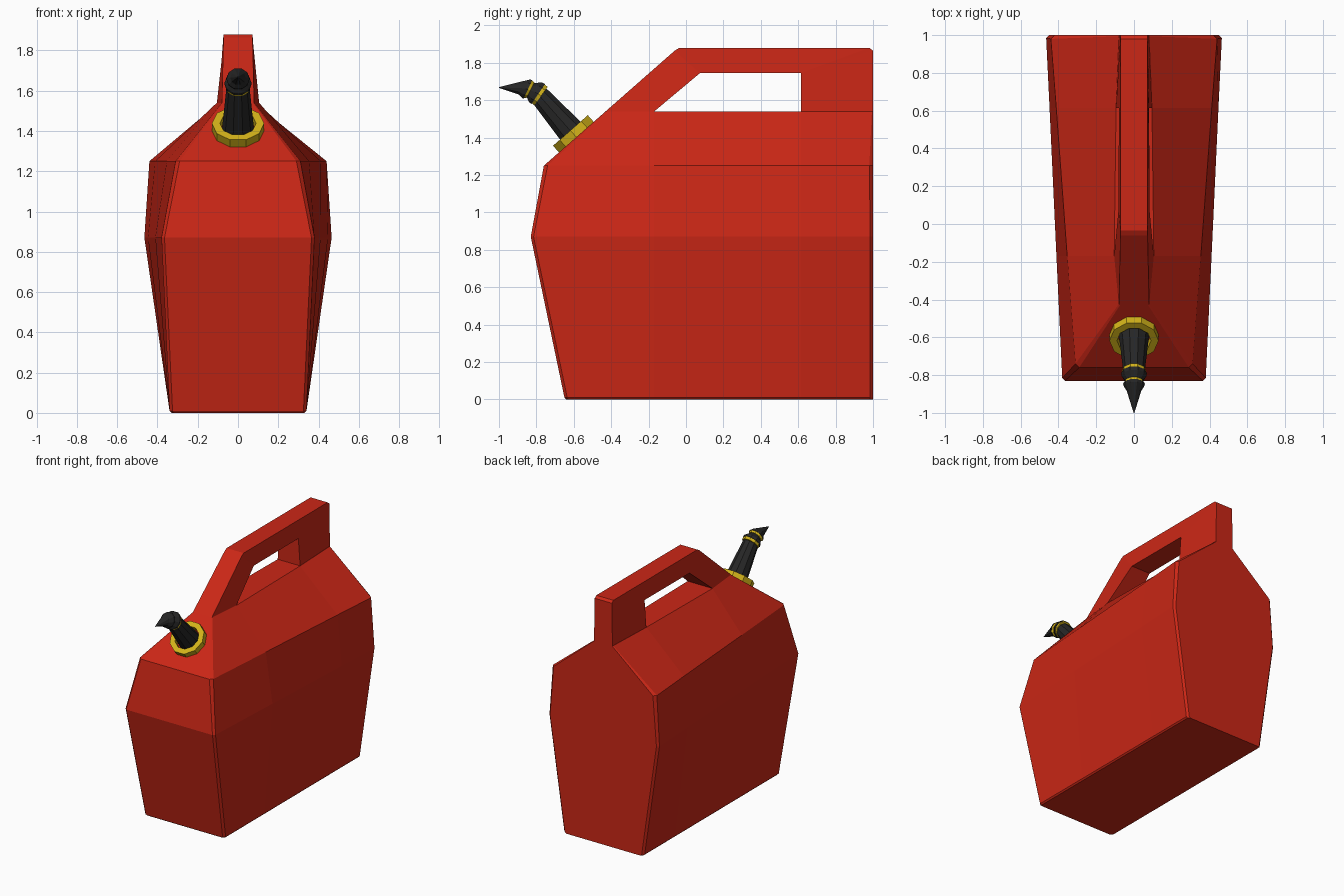
import bpy, bmesh, math

if "Cube" in bpy.data.objects:
    bpy.data.objects.remove(bpy.data.objects["Cube"])


def material(name, rgb):
    m = bpy.data.materials.new(name)
    m.diffuse_color = (*rgb, 1)
    m.use_nodes = True
    m.node_tree.nodes["Principled BSDF"].inputs["Base Color"].default_value = m.diffuse_color
    return m


RED = material("red_plastic", (0.6, 0.02, 0.008))
YELLOW = material("yellow_plastic", (0.65, 0.45, 0.01))
BLACK = material("black_plastic", (0.02, 0.02, 0.02))


def loft(name, rings, mat, closed=False):
    """Skin a list of equal-length point rings, capped or closed into a loop."""
    bm = bmesh.new()
    vs = [[bm.verts.new(p) for p in ring] for ring in rings]
    n = len(rings[0])
    pairs = list(zip(vs, vs[1:])) + ([(vs[-1], vs[0])] if closed else [])
    for a, b in pairs:
        for i in range(n):
            j = (i + 1) % n
            bm.faces.new((a[i], a[j], b[j], b[i]))
    if not closed:
        bm.faces.new(vs[0])
        bm.faces.new(vs[-1])
    bmesh.ops.remove_doubles(bm, verts=bm.verts, dist=1e-5)
    bmesh.ops.recalc_face_normals(bm, faces=bm.faces)
    me = bpy.data.meshes.new(name)
    bm.to_mesh(me)
    bm.free()
    me.materials.append(mat)
    ob = bpy.data.objects.new(name, me)
    bpy.context.collection.objects.link(ob)
    return ob


def body_ring(z, yf, fw, bw, c, mids=None):
    """Tapered rectangle with chamfered corners, back edge at y = 1."""
    def w(y):
        return fw + (bw - fw) * (y - yf) / (1 - yf)
    m1, m2 = mids or (w(-0.17), w(0.615))
    half = [(fw - c, yf), (fw, yf + c), (m1, -0.17), (m2, 0.615), (bw, 1 - c), (bw - c, 1)]
    return [(x, y, z) for x, y in half] + [(-x, y, z) for x, y in reversed(half)]


# Can body: bottom, belly, shoulder and ridge
loft("can_body", [
    body_ring(0, -0.64, 0.33, 0.33, 0.015),
    body_ring(0.01, -0.65, 0.34, 0.34, 0.015),
    body_ring(0.87, -0.83, 0.38, 0.465, 0.015),
    body_ring(1.25, -0.76, 0.31, 0.44, 0.02),
    body_ring(1.54, -0.43, 0.08, 0.08, 0.006, (0.105, 0.095)),
], RED)

# Handle: outer (y, z, half width) paired with inner edge around the grip hole
handle = [((-0.43, 1.54, 0.08), (-0.17, 1.54, 0.105)),
          ((-0.06, 1.865, 0.072), (0.075, 1.745, 0.082)),
          ((-0.035, 1.88, 0.072), (0.075, 1.745, 0.082)),
          ((0.98, 1.88, 0.072), (0.615, 1.745, 0.08)),
          ((1.0, 1.865, 0.072), (0.615, 1.745, 0.08)),
          ((1.0, 1.54, 0.078), (0.615, 1.54, 0.095))]
loft("handle", [[(o[2], o[0], o[1]), (-o[2], o[0], o[1]),
                 (-i[2], i[0], i[1]), (i[2], i[0], i[1])] for o, i in handle], RED)


def tube(name, sections, mat, closed=False, sides=10):
    """Sections are (y, z, radius, upward tilt of the axis in degrees)."""
    rings = []
    for y, z, r, tilt in sections:
        a = math.radians(tilt)
        ring = []
        for k in range(sides):
            t = 2 * math.pi * (k + 0.5) / sides + math.pi / 2
            u = r * math.sin(t)
            ring.append((r * math.cos(t), y + u * math.sin(a), z + u * math.cos(a)))
        rings.append(ring)
    return loft(name, rings, mat, closed)


# Screw collar around the filler hole
tube("spout_collar", [(-0.575, 1.39, 0.13, 48.7), (-0.618, 1.438, 0.13, 48.7),
                      (-0.618, 1.438, 0.09, 48.7), (-0.575, 1.39, 0.09, 48.7)], YELLOW, True)

# Spout neck, bands, elbow and pointed tip
tube("spout_neck", [(-0.575, 1.39, 0.082, 48), (-0.63, 1.45, 0.075, 48),
                    (-0.78, 1.62, 0.057, 40)], BLACK)
tube("lower_band", [(-0.775, 1.622, 0.064, 36), (-0.79, 1.633, 0.064, 34)], YELLOW)
tube("spout_elbow", [(-0.79, 1.633, 0.068, 34), (-0.805, 1.642, 0.066, 32),
                     (-0.835, 1.655, 0.042, 27)], BLACK)
tube("upper_band", [(-0.832, 1.653, 0.05, 27), (-0.845, 1.658, 0.055, 25)], YELLOW)
tube("spout_tip", [(-0.845, 1.658, 0.058, 25), (-0.856, 1.661, 0.056, 23),
                   (-0.885, 1.665, 0.038, 12), (-1.0, 1.668, 0.002, 0)], BLACK)
